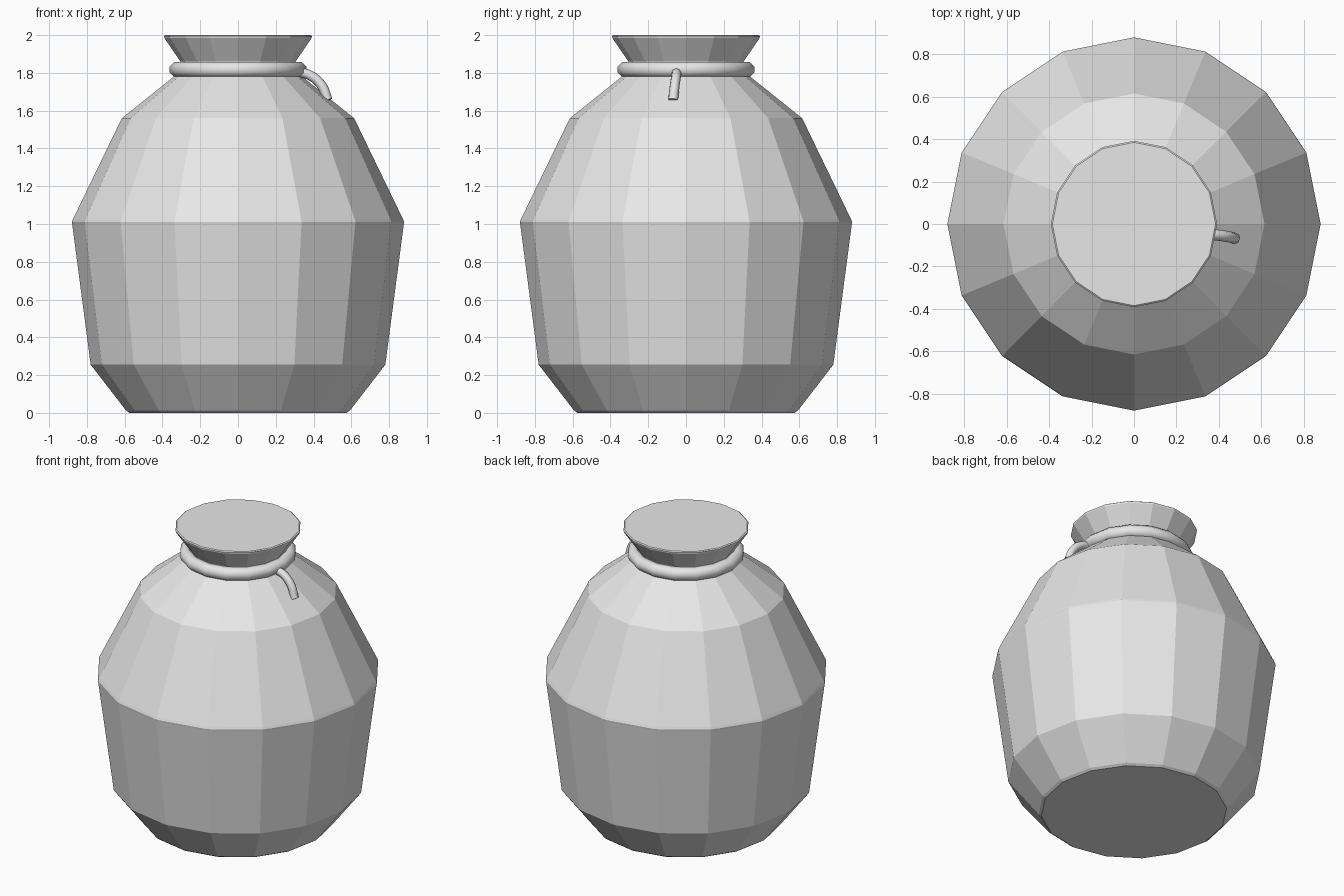
import bpy, bmesh, math
from mathutils import Vector

if "Cube" in bpy.data.objects:
    bpy.data.objects.remove(bpy.data.objects["Cube"], do_unlink=True)

SIDES = 16

clay = bpy.data.materials.new("plain_grey")
clay.use_nodes = True
GREY = (0.8, 0.8, 0.8, 1)
clay.diffuse_color = GREY
clay.node_tree.nodes["Principled BSDF"].inputs["Base Color"].default_value = GREY


def lathe(name, profile, closed=False):
    """Revolve (radius, height) points; open profiles get end caps."""
    bm = bmesh.new()
    rings = []
    for r, z in profile:
        angles = [math.tau * i / SIDES for i in range(SIDES)]
        rings.append([bm.verts.new((r * math.cos(a), r * math.sin(a), z)) for a in angles])
    pairs = list(zip(rings, rings[1:]))
    if closed:
        pairs.append((rings[-1], rings[0]))
    else:
        bm.faces.new(rings[0][::-1])
        bm.faces.new(rings[-1])
    for low, high in pairs:
        for i in range(SIDES):
            j = (i + 1) % SIDES
            bm.faces.new((low[i], low[j], high[j], high[i]))
    bmesh.ops.recalc_face_normals(bm, faces=bm.faces)
    mesh = bpy.data.meshes.new(name)
    bm.to_mesh(mesh)
    bm.free()
    mesh.materials.append(clay)
    obj = bpy.data.objects.new(name, mesh)
    bpy.context.collection.objects.link(obj)
    return obj


# Faceted jar with softened foot, belly and rim edges
lathe("jar_body", [
    (0.575, 0), (0.592, 0.012), (0.78, 0.255),
    (0.878, 1.0), (0.88, 1.01), (0.874, 1.025),
    (0.615, 1.56), (0.34, 1.78), (0.305, 1.81), (0.305, 1.86),
    (0.39, 1.985), (0.392, 1.995), (0.385, 2.0)])

# Cord tied round the neck
section = [(0.322 + 0.043 * math.cos(a), 1.818 + 0.043 * math.sin(a))
           for a in (math.tau * (i + 0.5) / 8 for i in range(8))]
cord = lathe("neck_cord", section, closed=True)

# Loose end of the cord hanging over the shoulder
curve = bpy.data.curves.new("cord_tail", "CURVE")
curve.dimensions = "3D"
curve.bevel_depth = 0.026
curve.bevel_resolution = 2
curve.resolution_u = 6
curve.use_fill_caps = True
path = [(0.32, -0.05, 1.805), (0.385, -0.052, 1.785),
        (0.445, -0.06, 1.73), (0.475, -0.068, 1.655)]
spline = curve.splines.new("BEZIER")
spline.bezier_points.add(len(path) - 1)
for point, co in zip(spline.bezier_points, path):
    point.co = Vector(co)
    point.handle_left_type = point.handle_right_type = "AUTO"
curve.materials.append(clay)
tail = bpy.data.objects.new("cord_tail", curve)
bpy.context.collection.objects.link(tail)

# Turn the tail into a mesh and smooth the cord pieces
bpy.ops.object.select_all(action="DESELECT")
tail.select_set(True)
bpy.context.view_layer.objects.active = tail
bpy.ops.object.convert(target="MESH")
cord.select_set(True)
bpy.ops.object.shade_smooth_by_angle(angle=math.radians(50))
